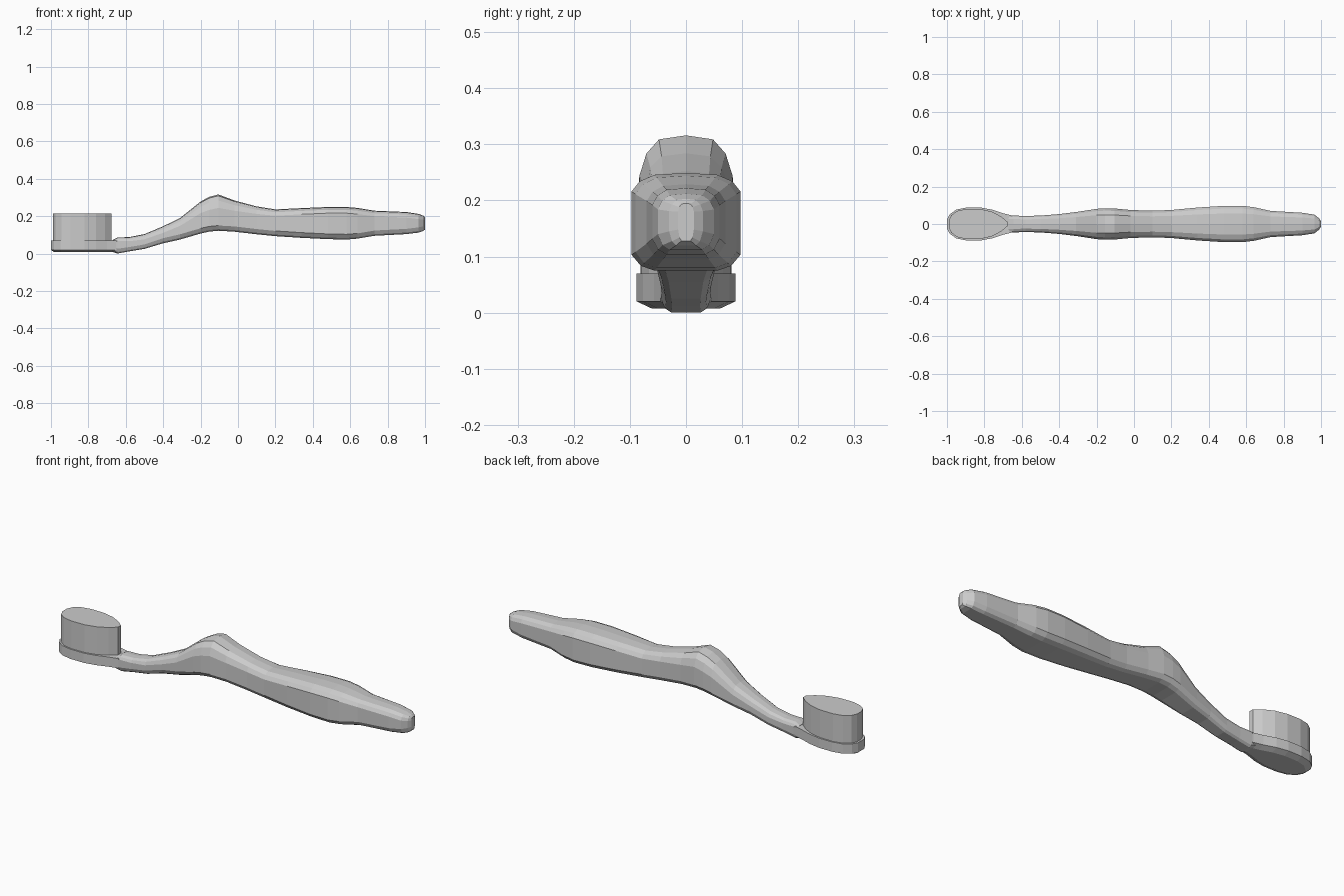
import bpy, bmesh


def loft(name, rings):
    """Skin a list of equal-length closed rings and cap both ends."""
    bm = bmesh.new()
    loops = [[bm.verts.new(p) for p in ring] for ring in rings]
    n = len(loops[0])
    for a, b in zip(loops, loops[1:]):
        for i in range(n):
            j = (i + 1) % n
            bm.faces.new((a[i], a[j], b[j], b[i]))
    bm.faces.new(loops[0])
    bm.faces.new(loops[-1])
    bmesh.ops.recalc_face_normals(bm, faces=bm.faces)
    mesh = bpy.data.meshes.new(name)
    bm.to_mesh(mesh)
    bm.free()
    obj = bpy.data.objects.new(name, mesh)
    bpy.context.collection.objects.link(obj)
    return obj


def section(x, w, lo, hi, c):
    """Cross-section with two-step corners; c is the top corner height."""
    d = min(0.028, (hi - lo) * 0.3)
    half = [(w * 0.58, lo), (w * 0.83, lo + d * 0.3), (w, lo + d),
            (w, hi - c), (w * 0.85, hi - c * 0.45), (w * 0.58, hi - c * 0.1)]
    pts = half + [(0, hi)] + [(-y, z) for y, z in reversed(half)]
    return [(x, y, z) for y, z in pts]


def outline(half, z, inset=0.0):
    """Mirror a half plan outline across y = 0, optionally pulled inwards."""
    pts = []
    for x, y in half:
        px = x + inset * 0.6 * max(0, (-0.9 - x) / 0.1)
        pts.append((px, max(y - inset, 0.012), z))
    return pts + [(x, -y, z) for x, y, z in reversed(pts)]


# Handle and neck: x, half width, bottom, top, top corner height
stations = [
    (-0.67, 0.047, 0.008, 0.073, 0.012),
    (-0.645, 0.045, 0.000, 0.086, 0.020),
    (-0.58, 0.043, 0.012, 0.088, 0.022),
    (-0.50, 0.045, 0.025, 0.104, 0.028),
    (-0.40, 0.053, 0.055, 0.146, 0.035),
    (-0.31, 0.064, 0.075, 0.190, 0.042),
    (-0.20, 0.081, 0.107, 0.278, 0.062),
    (-0.155, 0.084, 0.117, 0.303, 0.070),
    (-0.105, 0.083, 0.122, 0.316, 0.072),
    (-0.02, 0.075, 0.117, 0.284, 0.055),
    (0.10, 0.071, 0.103, 0.252, 0.040),
    (0.20, 0.075, 0.093, 0.236, 0.034),
    (0.34, 0.088, 0.084, 0.243, 0.033),
    (0.48, 0.097, 0.077, 0.249, 0.033),
    (0.58, 0.097, 0.075, 0.249, 0.033),
    (0.64, 0.090, 0.080, 0.244, 0.033),
    (0.73, 0.070, 0.095, 0.229, 0.030),
    (0.90, 0.060, 0.104, 0.222, 0.030),
    (0.965, 0.050, 0.112, 0.212, 0.028),
    (0.99, 0.030, 0.120, 0.203, 0.022),
    (1.00, 0.014, 0.128, 0.195, 0.015),
]
loft("handle", [section(*s) for s in stations])

# Head plate with chamfered underside
head = [(-1.0, 0.025), (-0.985, 0.052), (-0.95, 0.077), (-0.895, 0.088),
        (-0.82, 0.088), (-0.76, 0.077), (-0.70, 0.057), (-0.65, 0.045)]
loft("head_plate", [outline(head, 0.007, 0.028), outline(head, 0.02),
                    outline(head, 0.07)])

# Bristle block: straight-sided teardrop
bristle = [(-0.99, 0.018), (-0.977, 0.047), (-0.945, 0.070), (-0.895, 0.081),
           (-0.82, 0.080), (-0.76, 0.066), (-0.71, 0.040), (-0.677, 0.010)]
loft("bristles", [outline(bristle, 0.06), outline(bristle, 0.213)])
